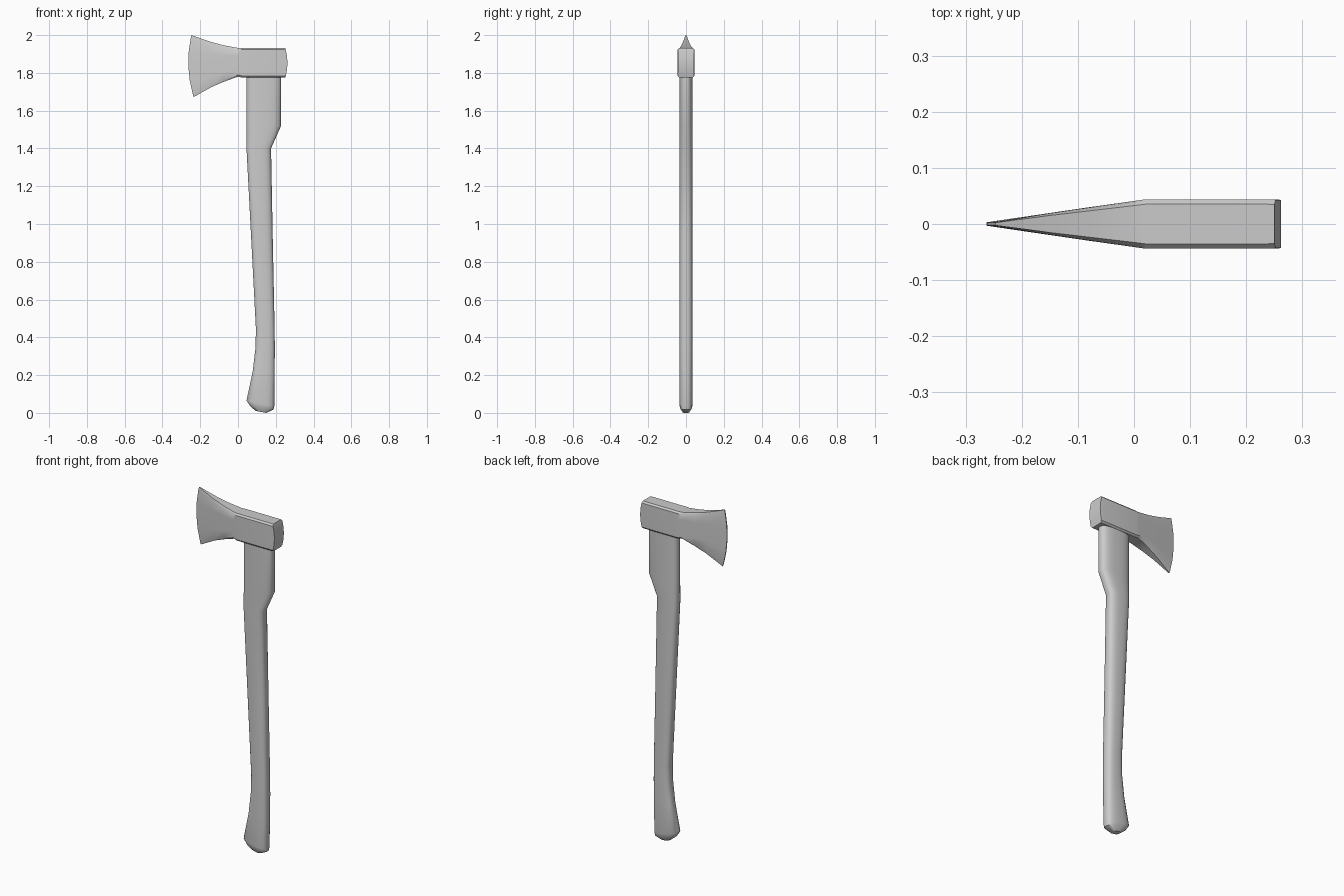
import bpy, bmesh, math

if "Cube" in bpy.data.objects:
    bpy.data.objects.remove(bpy.data.objects["Cube"], do_unlink=True)

grey = bpy.data.materials.new("plain grey")
grey.use_nodes = True
colour = (0.6, 0.6, 0.6, 1)
grey.diffuse_color = colour
grey.node_tree.nodes["Principled BSDF"].inputs["Base Color"].default_value = colour


def loft(name, rings, cap, angle):
    """Bridge equal rings of points; cap lists the faces closing each end."""
    bm = bmesh.new()
    loops = [[bm.verts.new(p) for p in ring] for ring in rings]
    n = len(loops[0])
    for a, b in zip(loops, loops[1:]):
        for i in range(n):
            j = (i + 1) % n
            bm.faces.new((a[i], a[j], b[j], b[i]))
    for end in (loops[0], loops[-1]):
        for face in cap:
            bm.faces.new([end[i] for i in face])
    bmesh.ops.recalc_face_normals(bm, faces=bm.faces)
    mesh = bpy.data.meshes.new(name)
    bm.to_mesh(mesh)
    bm.free()
    obj = bpy.data.objects.new(name, mesh)
    bpy.context.collection.objects.link(obj)
    mesh.materials.append(grey)
    bpy.ops.object.select_all(action='DESELECT')
    obj.select_set(True)
    bpy.context.view_layer.objects.active = obj
    bpy.ops.object.shade_smooth_by_angle(angle=math.radians(angle))
    return obj


# Handle: rounded sections given by left x, left z, right x, right z, half depth
SIDES = 20


def handle_ring(xl, zl, xr, zr, depth):
    ring = []
    for k in range(SIDES):
        t = 2 * math.pi * (k + 0.5) / SIDES
        c, s = math.cos(t), math.sin(t)
        u = math.copysign(abs(c) ** 0.7, c) / math.cos(math.pi / SIDES) ** 0.7
        v = math.copysign(abs(s) ** 0.7, s)
        f = (u + 1) / 2
        ring.append((xl + (xr - xl) * f, depth * v, zl + (zr - zl) * f))
    return ring


handle_sections = [
    (0.095, 0.010, 0.150, 0.000, 0.018),
    (0.065, 0.035, 0.188, 0.018, 0.032),
    (0.045, 0.065, 0.192, 0.035, 0.035),
    (0.078, 0.22, 0.194, 0.22, 0.035),
    (0.092, 0.34, 0.195, 0.34, 0.035),
    (0.095, 0.44, 0.194, 0.44, 0.035),
    (0.070, 0.92, 0.184, 0.92, 0.035),
    (0.045, 1.40, 0.175, 1.40, 0.035),
    (0.045, 1.52, 0.228, 1.52, 0.035),
    (0.045, 1.80, 0.228, 1.80, 0.035),
]
loft("handle", [handle_ring(*s) for s in handle_sections], [range(SIDES)], 40)

# Axe head: chamfered upright sections from the poll to the cutting edge
LEVELS = [(-1, 0.8), (-0.88, 1), (-0.45, 1), (0, 1), (0.45, 1), (0.88, 1), (1, 0.8)]


def head_ring(x_low, x_high, bulge, z_low, z_high, depth):
    side = []
    for v, w in LEVELS:
        f = (v + 1) / 2
        x = x_low + (x_high - x_low) * f + bulge * (1 - v * v)
        side.append((x, depth * w, z_low + (z_high - z_low) * f))
    return side + [(x, -y, z) for x, y, z in reversed(side)]


head_sections = [
    (0.25, 0.25, 0.012, 1.775, 1.932, 0.043),
    (0.24, 0.24, 0.008, 1.775, 1.932, 0.044),
    (0.02, 0.02, 0, 1.775, 1.932, 0.044),
    (0.0, 0.0, 0, 1.78, 1.932, 0.041),
    (-0.075, -0.075, -0.004, 1.753, 1.946, 0.030),
    (-0.14, -0.15, -0.009, 1.725, 1.966, 0.019),
    (-0.235, -0.247, -0.022, 1.672, 2.0, 0.003),
]
last = 2 * len(LEVELS) - 1
strips = [(i, i + 1, last - i - 1, last - i) for i in range(len(LEVELS) - 1)]
loft("axe_head", [head_ring(*s) for s in head_sections], strips, 35)
